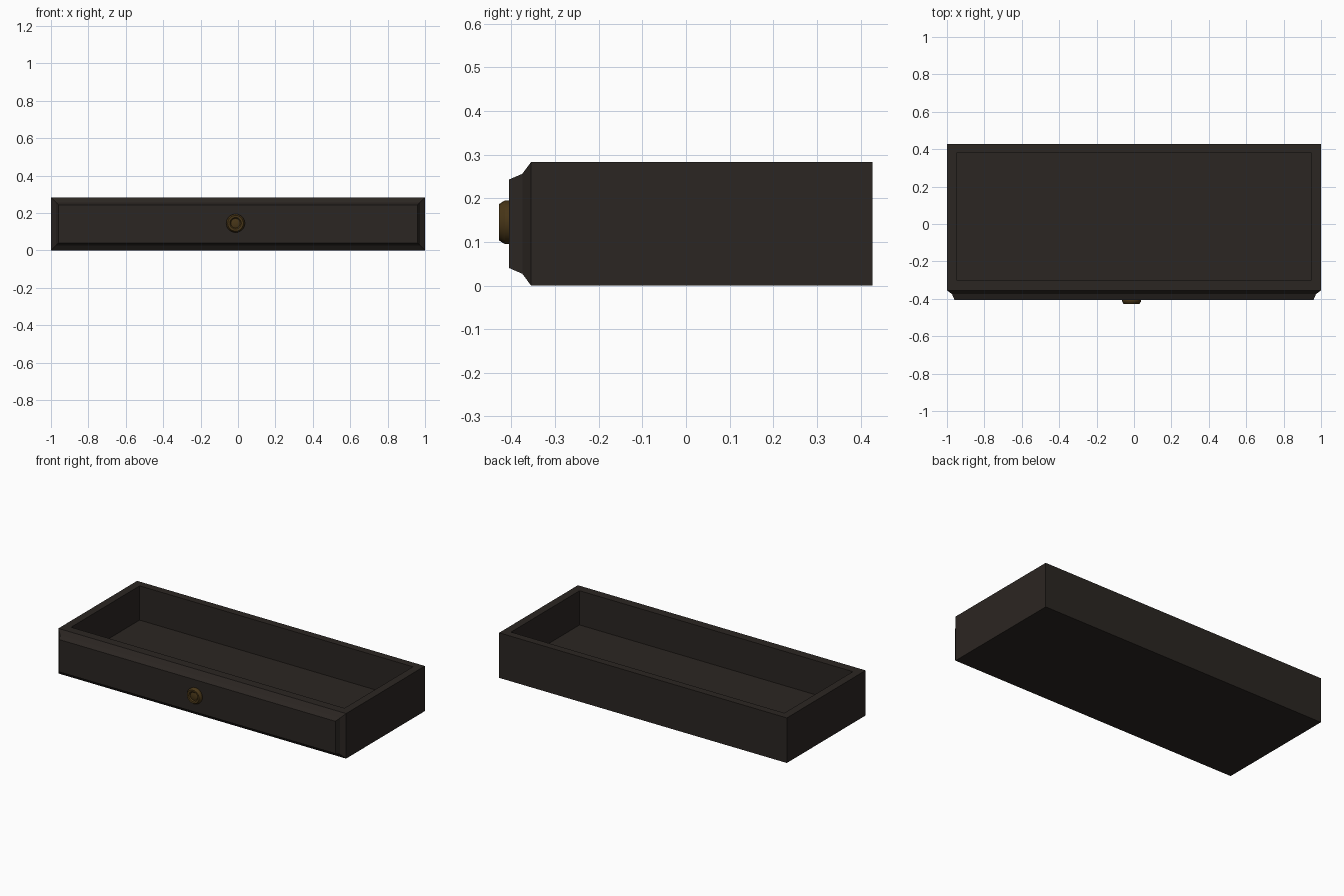
import bpy, bmesh, math

if "Cube" in bpy.data.objects:
    bpy.data.objects.remove(bpy.data.objects["Cube"])

def material(name, rgb):
    m = bpy.data.materials.new(name)
    m.diffuse_color = (*rgb, 1)
    m.use_nodes = True
    m.node_tree.nodes["Principled BSDF"].inputs["Base Color"].default_value = m.diffuse_color
    return m

def finish(bm, name, mat):
    bmesh.ops.recalc_face_normals(bm, faces=bm.faces)
    me = bpy.data.meshes.new(name)
    bm.to_mesh(me)
    bm.free()
    ob = bpy.data.objects.new(name, me)
    bpy.context.collection.objects.link(ob)
    me.materials.append(mat)
    return ob

def bridge(bm, a, b):
    n = len(a)
    for i in range(n):
        bm.faces.new((a[i], a[(i + 1) % n], b[(i + 1) % n], b[i]))

wood = material("dark_wood", (0.024, 0.019, 0.016))
brass = material("dark_brass", (0.065, 0.037, 0.009))

H, FRONT, BACK = 0.283, -0.355, 0.427

# Tray: open box with thick walls and a raised floor
def flat_ring(bm, x, y0, y1, z):
    return [bm.verts.new((px, py, z)) for px, py in ((-x, y0), (x, y0), (x, y1), (-x, y1))]

bm = bmesh.new()
rings = [flat_ring(bm, 1, FRONT, BACK, 0), flat_ring(bm, 1, FRONT, BACK, H),
         flat_ring(bm, 0.95, -0.30, 0.38, H), flat_ring(bm, 0.95, -0.30, 0.38, 0.068)]
for a, b in zip(rings, rings[1:]):
    bridge(bm, a, b)
bm.faces.new(rings[0])
bm.faces.new(rings[-1])
finish(bm, "drawer_tray", wood)

# Drawer front: moulded edge stepping in to a flat panel
bm = bmesh.new()
rings = []
for inset, y in ((0, FRONT), (0.027, -0.375), (0.04, -0.405)):
    x, z0, z1 = 1 - inset, inset, H - inset
    rings.append([bm.verts.new((px, y, pz)) for px, pz in ((-x, z0), (x, z0), (x, z1), (-x, z1))])
for a, b in zip(rings, rings[1:]):
    bridge(bm, a, b)
bm.faces.new(rings[-1])
finish(bm, "drawer_front", wood)

# Knob: lathed round pull with a dished face
bm = bmesh.new()
rings = []
for r, y in ((0.05, -0.404), (0.05, -0.415), (0.042, -0.428), (0.031, -0.427), (0.025, -0.42), (0.016, -0.423)):
    rings.append([bm.verts.new((-0.013 + r * math.cos(t * math.tau / 20), y, 0.145 + r * math.sin(t * math.tau / 20)))
                  for t in range(20)])
for a, b in zip(rings, rings[1:]):
    bridge(bm, a, b)
bm.faces.new(rings[-1])
knob = finish(bm, "knob", brass)
bpy.context.view_layer.objects.active = knob
knob.select_set(True)
bpy.ops.object.shade_smooth_by_angle(angle=math.radians(30))
